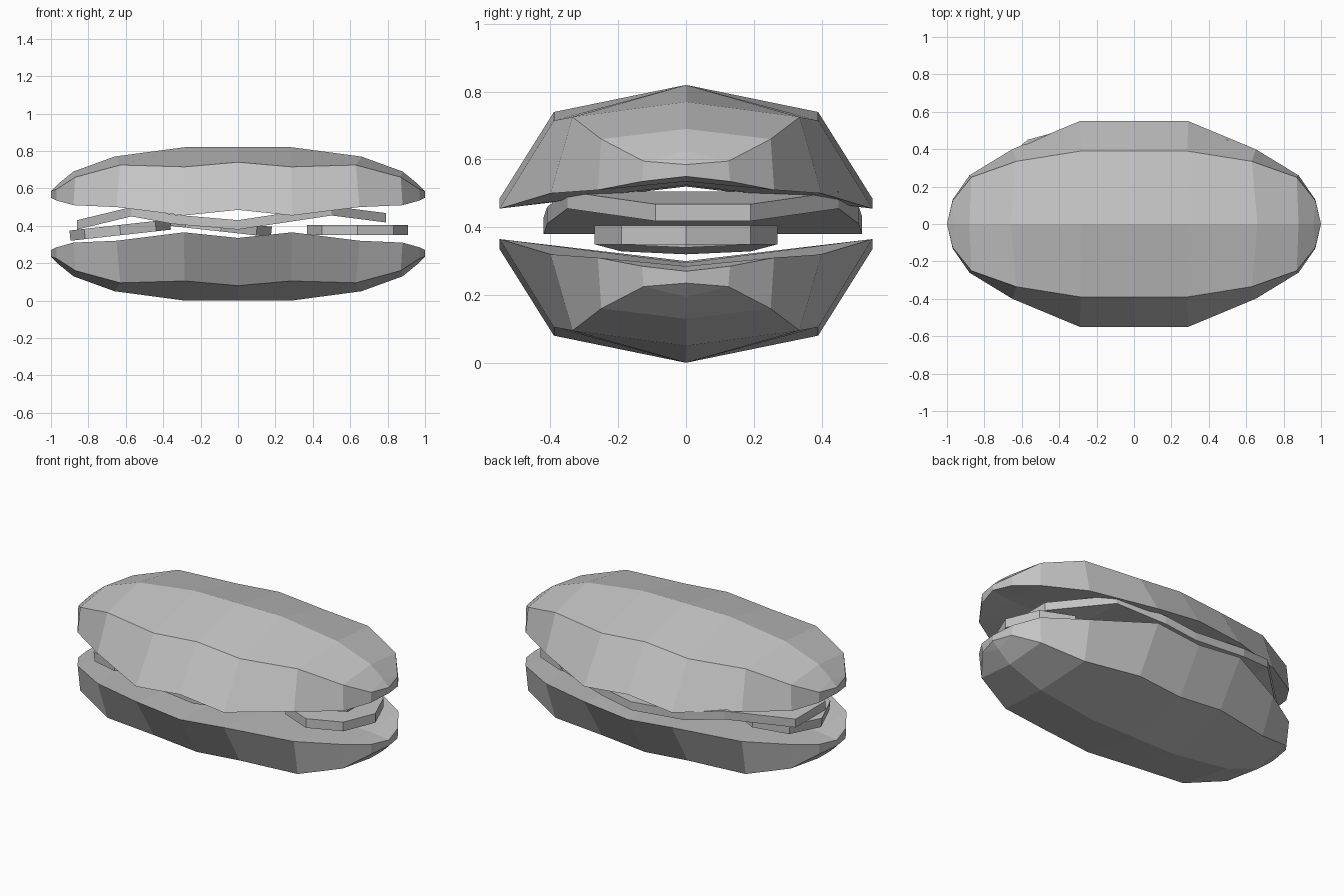
import bpy, bmesh, math
from mathutils import Matrix

cube = bpy.data.objects.get("Cube")
if cube:
    bpy.data.objects.remove(cube, do_unlink=True)

grey = bpy.data.materials.new("plain grey")
grey.use_nodes = True
colour = (0.55, 0.55, 0.55, 1)
grey.diffuse_color = colour
grey.node_tree.nodes["Principled BSDF"].inputs["Base Color"].default_value = colour


def finish(bm, name):
    bmesh.ops.remove_doubles(bm, verts=bm.verts, dist=0.0005)
    bmesh.ops.dissolve_degenerate(bm, edges=bm.edges, dist=0.0005)
    bmesh.ops.recalc_face_normals(bm, faces=bm.faces)
    mesh = bpy.data.meshes.new(name)
    bm.to_mesh(mesh)
    bm.free()
    mesh.materials.append(grey)
    obj = bpy.data.objects.new(name, mesh)
    bpy.context.collection.objects.link(obj)
    return obj


def loft(bm, sections, closed=False):
    rows = [[bm.verts.new(p) for p in s] for s in sections]
    for a, b in zip(rows, rows[1:]):
        count = len(a)
        for i in range(count if closed else count - 1):
            j = (i + 1) % count
            bm.faces.new((a[i], a[j], b[j], b[i]))
    return rows


# Bun halves: ridge, shoulder, rim and cut face at stations from middle to tip
HEIGHT = 0.82
ridge = [(0, 0, .82), (.285, 0, .82), (.66, 0, .77), (.88, 0, .69), (.96, 0, .625), (1, 0, .585)]
shoulder = [(0, .39, .74), (.285, .39, .715), (.63, .335, .725), (.87, .25, .66), (.97, .125, .595), (1, 0, .585)]
rim = [(0, .55, .485), (.29, .55, .455), (.65, .4, .5), (.88, .26, .51), (.97, .13, .535), (1, 0, .55)]
core = [(0, 0, .52), (.29, 0, .52), (.65, 0, .525), (.88, 0, .535), (.97, 0, .545), (1, 0, .55)]


def bun(name, flipped):
    bm = bmesh.new()
    for sx in (1, -1):
        for sy in (1, -1):
            loft(bm, [[(x * sx, y * sy, HEIGHT - z if flipped else z) for x, y, z in station]
                      for station in zip(ridge, shoulder, rim, core)])
    return finish(bm, name)


bun("top_bun", False)
bun("bottom_bun", True)


# Round slices: eight-sided discs, slightly tipped
def slice_disc(name, x, z, tilt):
    bm = bmesh.new()
    place = Matrix.Translation((x, 0, z)) @ Matrix.Rotation(tilt, 4, 'Y')
    bmesh.ops.create_cone(bm, cap_ends=True, segments=8, radius1=.27, radius2=.27,
                          depth=.055, matrix=place)
    return finish(bm, name)


slice_disc("right_slice", -.63, .377, -.11)
slice_disc("middle_slice", -.09, .397, .11)
slice_disc("left_slice", .64, .377, 0)

# Wavy leaf across the filling: x, half width, height
leaf = [(-.86, .14, .405), (-.57, .4, .475), (-.35, .46, .435), (0, .47, .405),
        (.2, .46, .435), (.5, .4, .48), (.79, .14, .443)]
bm = bmesh.new()
rows = loft(bm, [[(x, .05 - w, z - .025), (x, .05 + w, z - .025),
                  (x, .05 + w, z + .025), (x, .05 - w, z + .025)] for x, w, z in leaf], closed=True)
for end in (rows[0], rows[-1]):
    bm.faces.new(end)
finish(bm, "leaf")
